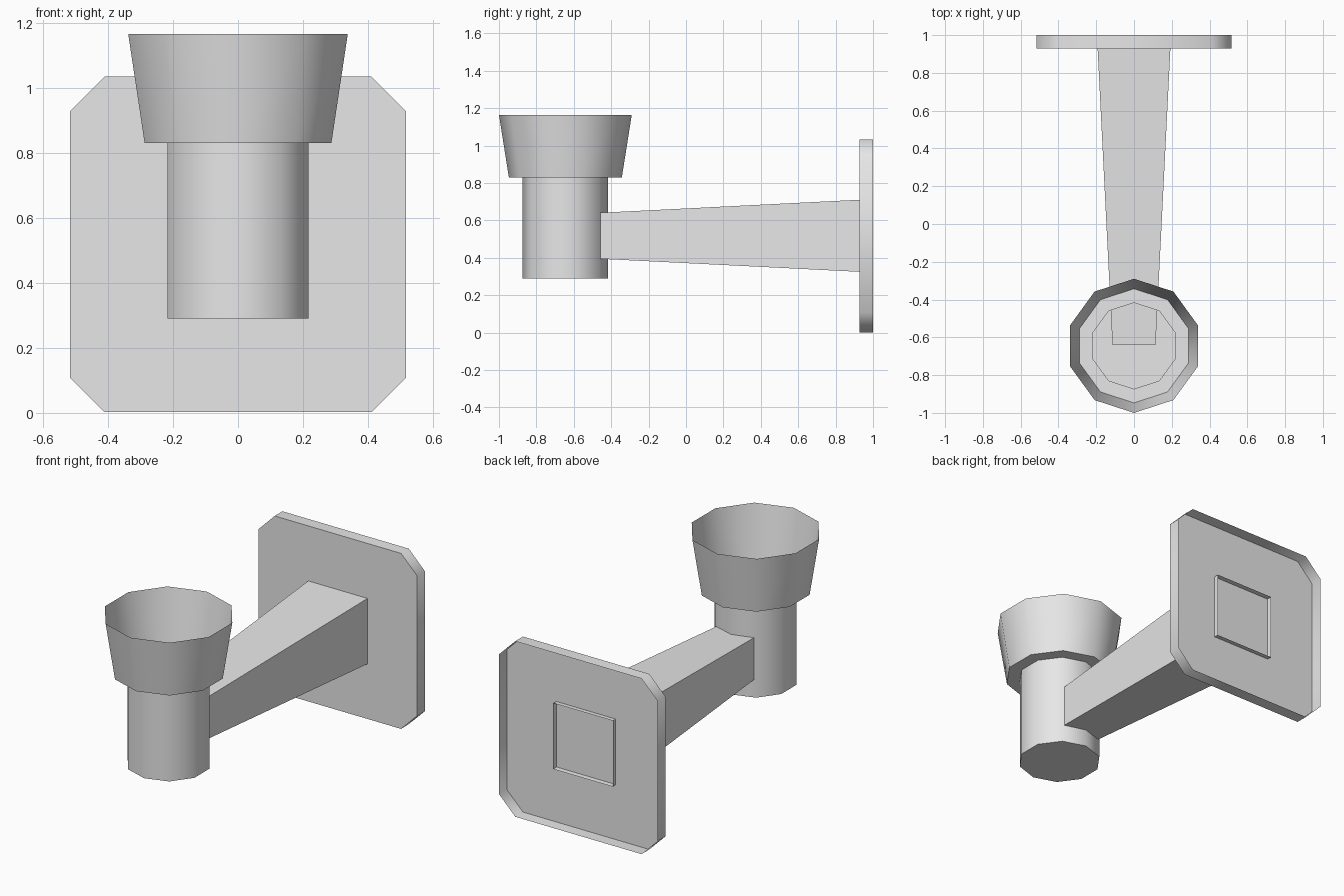
import bpy
import bmesh
from math import cos, sin, pi, radians, sqrt
from mathutils import Matrix

cube = bpy.data.objects.get("Cube")
if cube:
    bpy.data.objects.remove(cube, do_unlink=True)

# Plain grey finish
GREY = (0.8, 0.8, 0.8, 1.0)
grey = bpy.data.materials.new("light_grey")
grey.use_nodes = True
grey.diffuse_color = GREY
grey.node_tree.nodes["Principled BSDF"].inputs["Base Color"].default_value = GREY


def ngon(sides, radius, start):
    """Counterclockwise regular polygon."""
    return [(radius * cos(start + 2 * pi * i / sides),
             radius * sin(start + 2 * pi * i / sides)) for i in range(sides)]


def chamfered_square(half, cut):
    """Counterclockwise square with its corners cut off."""
    points = []
    for turn in range(4):
        c, s = round(cos(turn * pi / 2)), round(sin(turn * pi / 2))
        for x, y in ((half, half - cut), (half - cut, half)):
            points.append((c * x - s * y, s * x + c * y))
    return points


def loft(name, sections, matrix):
    """Skin (height, outline) sections; first end capped, last end open."""
    bm = bmesh.new()
    rings = [[bm.verts.new((x, y, h)) for x, y in outline] for h, outline in sections]
    for low, high in zip(rings, rings[1:]):
        n = len(low)
        for i in range(n):
            j = (i + 1) % n
            bm.faces.new((low[i], low[j], high[j], high[i]))
    bm.faces.new(rings[0][::-1])
    bm.transform(matrix)
    mesh = bpy.data.meshes.new(name)
    bm.to_mesh(mesh)
    bm.free()
    mesh.materials.append(grey)
    obj = bpy.data.objects.new(name, mesh)
    bpy.context.collection.objects.link(obj)
    bpy.ops.object.select_all(action='DESELECT')
    obj.select_set(True)
    bpy.context.view_layer.objects.active = obj
    bpy.ops.object.shade_smooth_by_angle(angle=radians(50))
    return obj


# Hollow holder: tube, shoulder and flared cup
profile = [(0.29, 0.228), (0.83, 0.228), (0.83, 0.302), (1.165, 0.355)]
loft("torch_holder", [(z, ngon(10, r, pi / 2)) for z, r in profile],
     Matrix.Translation((0, -0.645, 0)))

# Parts swept along y about the plate centre
along_y = Matrix.Translation((0, 0, 0.518)) @ Matrix.Rotation(-pi / 2, 4, 'X')

# Tapered arm, poking slightly through the plate
loft("support_arm",
     [(y, ngon(4, half * sqrt(2), pi / 4)) for y, half in ((-0.64, 0.114), (0.957, 0.194))],
     along_y)

# Wall plate, an open-backed tray
plate = chamfered_square(0.516, 0.105)
loft("wall_plate", [(0.928, plate), (1.0, plate)], along_y)
